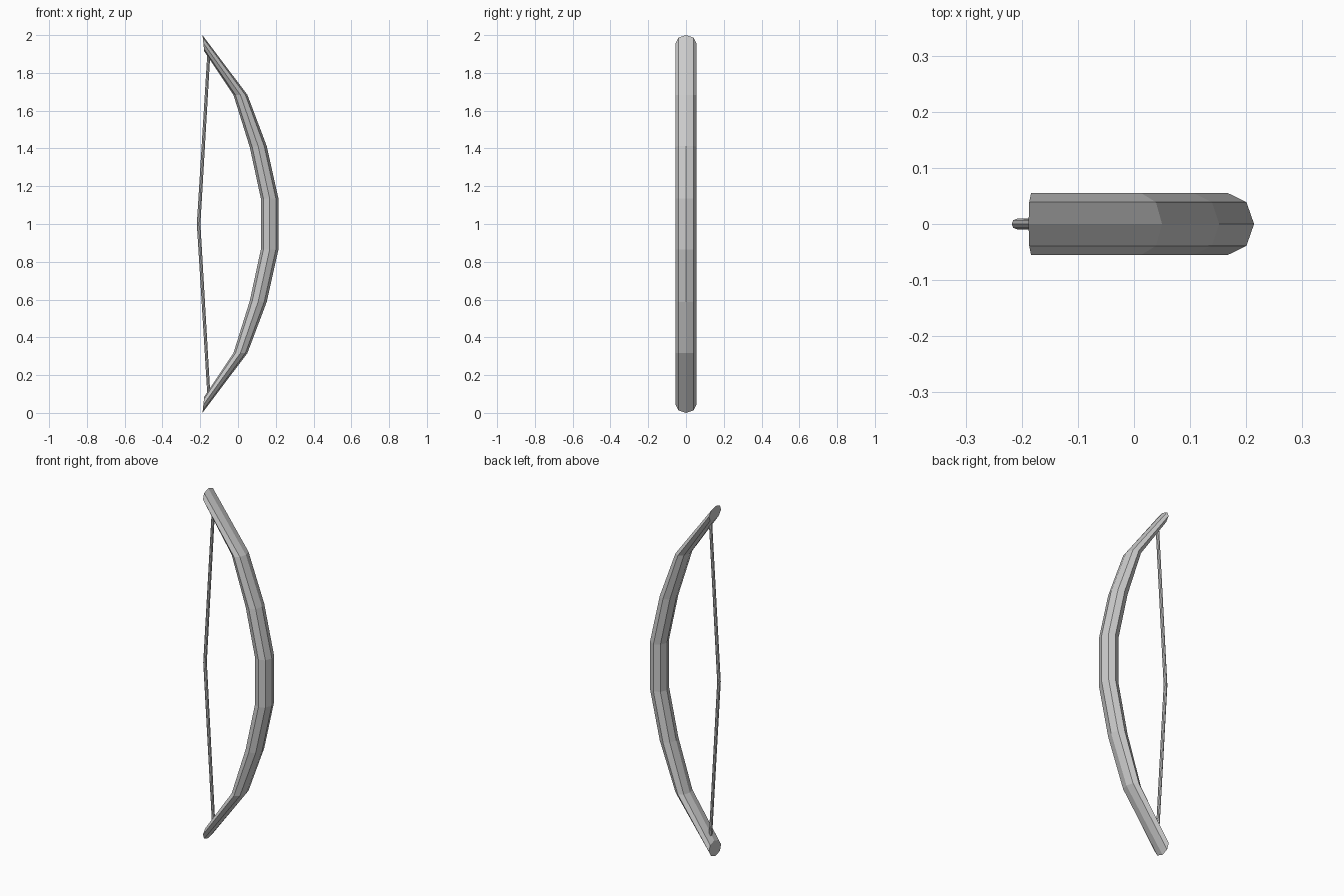
import bpy, bmesh
from math import sin, cos, tau
from mathutils import Vector

if "Cube" in bpy.data.objects:
    bpy.data.objects.remove(bpy.data.objects["Cube"])


def sweep(name, rings, half_width, sides=8):
    """Loft rings given as (outer point, inner point) in the XZ plane."""
    bm = bmesh.new()
    loops = []
    for outer, inner in rings:
        o = Vector((outer[0], 0, outer[1]))
        i = Vector((inner[0], 0, inner[1]))
        mid, radial = (o + i) / 2, (o - i) / 2
        loops.append([bm.verts.new(mid + radial * cos(tau * k / sides)
                                   + Vector((0, half_width * sin(tau * k / sides), 0)))
                      for k in range(sides)])
    for a, b in zip(loops, loops[1:]):
        for k in range(sides):
            n = (k + 1) % sides
            bm.faces.new((a[k], a[n], b[n], b[k]))
    bm.faces.new(loops[0])
    bm.faces.new(loops[-1])
    bmesh.ops.recalc_face_normals(bm, faces=bm.faces)
    mesh = bpy.data.meshes.new(name)
    bm.to_mesh(mesh)
    bm.free()
    obj = bpy.data.objects.new(name, mesh)
    bpy.context.collection.objects.link(obj)
    return obj


def mirrored(rings):
    """Add the lower half by reflecting about z = 1."""
    return rings + [tuple((x, 2 - z) for x, z in r) for r in reversed(rings)]


# Bow limb: upper rings from tip to grip, as (outer, inner) points
limb = [((-0.188, 2.0), (-0.179, 1.915)),
        ((0.05, 1.683), (-0.024, 1.683)),
        ((0.152, 1.413), (0.062, 1.408)),
        ((0.214, 1.135), (0.121, 1.135))]
sweep("bow_limb", mirrored(limb), 0.055)

# Bow string: slightly drawn back at the middle
string = [((-0.147, 1.895), (-0.163, 1.895)),
          ((-0.199, 1.0), (-0.218, 1.0))]
sweep("bow_string", mirrored(string[:1])[:1] + string[1:] + mirrored(string[:1])[1:], 0.0095)
